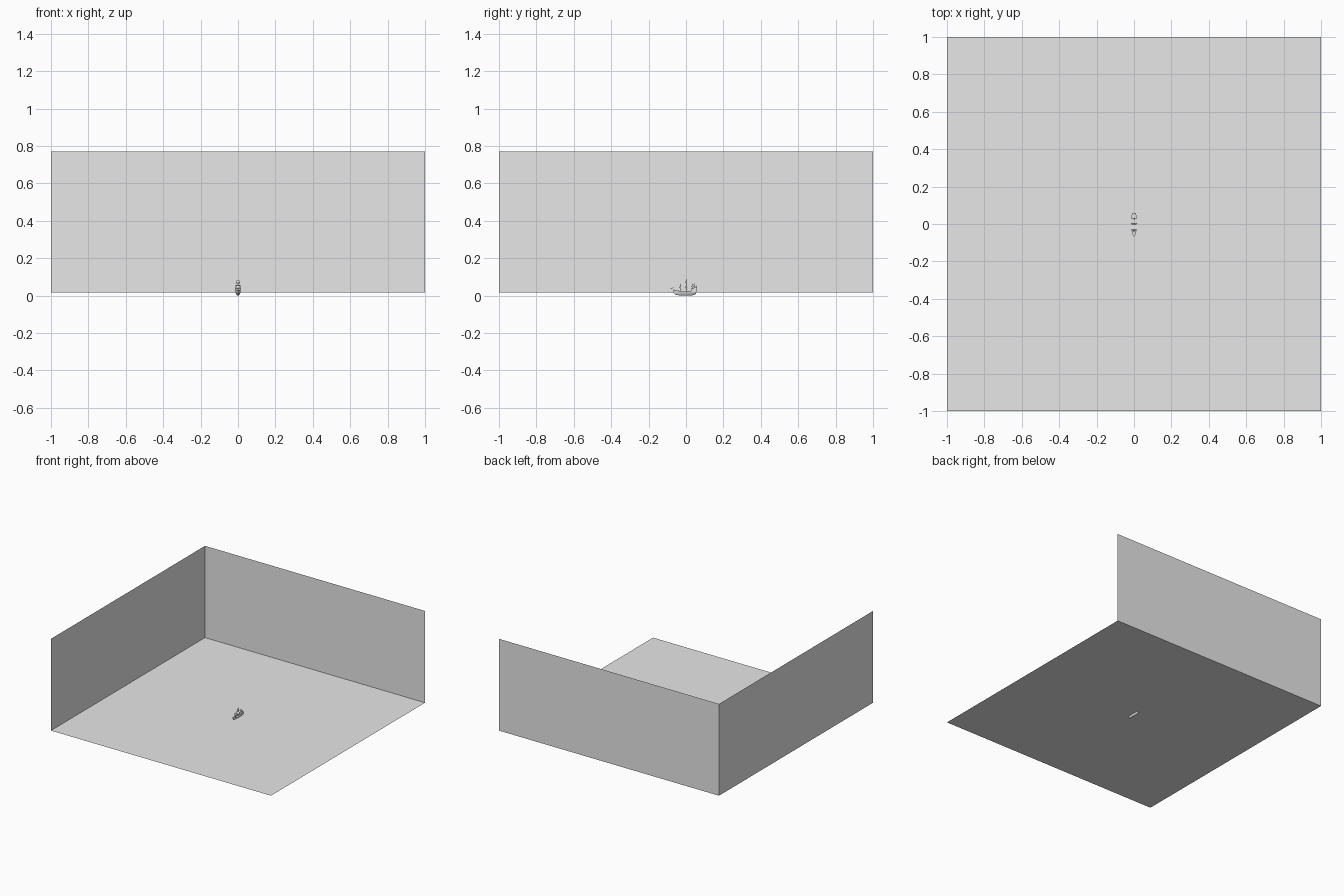
import bpy, bmesh, math
from mathutils import Vector

if "Cube" in bpy.data.objects:
    bpy.data.objects.remove(bpy.data.objects["Cube"])

grey = bpy.data.materials.new("plain grey")
grey.diffuse_color = (0.8, 0.8, 0.8, 1)
grey.use_nodes = True
grey.node_tree.nodes["Principled BSDF"].inputs["Base Color"].default_value = grey.diffuse_color


def make(name, verts, faces, smooth=False):
    me = bpy.data.meshes.new(name)
    me.from_pydata(verts, [], faces)
    bm = bmesh.new()
    bm.from_mesh(me)
    if smooth:
        bmesh.ops.recalc_face_normals(bm, faces=bm.faces)
    for f in bm.faces:
        f.smooth = False
    bm.to_mesh(me)
    bm.free()
    me.materials.append(grey)
    ob = bpy.data.objects.new(name, me)
    bpy.context.collection.objects.link(ob)
    return ob


def loft(name, rings):
    """Closed rings joined in sequence and capped at both ends."""
    n = len(rings[0])
    verts = [p for r in rings for p in r]
    faces = [(i * n + j, i * n + (j + 1) % n, (i + 1) * n + (j + 1) % n, (i + 1) * n + j)
             for i in range(len(rings) - 1) for j in range(n)]
    faces += [tuple(range(n)), tuple(range(len(verts) - n, len(verts)))]
    return make(name, verts, faces, True)


def rod(name, a, b, r1, r2, sides=8):
    a, b = Vector(a), Vector(b)
    q = (b - a).to_track_quat('Z', 'Y')
    ring = lambda c, r: [c + q @ Vector((r * math.cos(t), r * math.sin(t), 0))
                         for t in (2 * math.pi * k / sides for k in range(sides))]
    return loft(name, [ring(a, r1), ring(b, r2)])


def castle(name, y0, y1, w0, w1, z0, z1):
    """Raised deck block whose width changes from bow end to stern end."""
    return loft(name, [[(-w, y, z0), (w, y, z0), (w, y, z1), (-w, y, z1)]
                       for y, w in ((y0, w0), (y1, w1))])


def sail(name, y, z0, z1, w0, w1, belly, n=8):
    """Square sail bulging towards the bow."""
    verts, faces = [], []
    for i in range(n + 1):
        v = i / n
        for j in range(n + 1):
            u = 2 * j / n - 1
            verts.append(((w0 + (w1 - w0) * v) * u,
                          y - belly * math.sin(math.pi * v) * (1 - 0.6 * u * u),
                          z0 + (z1 - z0) * v))
    for i in range(n):
        for j in range(n):
            k = i * (n + 1) + j
            faces.append((k, k + 1, k + n + 2, k + n + 1))
    return make(name, verts, faces)


# water surface and the two backdrop walls
F, T = 0.016, 0.77
make("floor", [(-1, -1, F), (1, -1, F), (1, 1, F), (-1, 1, F)], [(0, 1, 2, 3)])
make("back_wall", [(-1, 1, F), (1, 1, F), (1, 1, T), (-1, 1, T)], [(0, 1, 2, 3)])
make("left_wall", [(-1, -1, F), (-1, 1, F), (-1, 1, T), (-1, -1, T)], [(0, 1, 2, 3)])

# hull with sunken deck: y, half width, keel height, rail height
stations = [(-0.066, 0.001, 0.014, 0.030), (-0.056, 0.008, 0.005, 0.027),
            (-0.035, 0.013, 0.001, 0.024), (0, 0.015, 0, 0.022),
            (0.03, 0.014, 0.001, 0.024), (0.054, 0.011, 0.008, 0.031)]
rings = []
for y, w, k, s in stations:
    ring = [(w * j / 5, y, k + (s - k) * abs(j / 5) ** 2.2) for j in range(-5, 6)]
    ring += [(0.85 * w, y, s), (0.85 * w, y, s - 0.004),
             (-0.85 * w, y, s - 0.004), (-0.85 * w, y, s)]
    rings.append(ring)
loft("hull", rings)

# raised decks
castle("forecastle", -0.060, -0.040, 0.005, 0.0125, 0.022, 0.031)
castle("stern_castle", 0.026, 0.056, 0.0135, 0.0115, 0.020, 0.037)
castle("poop_deck", 0.041, 0.058, 0.0115, 0.0105, 0.036, 0.044)

# masts and bowsprit
rod("fore_mast", (0, -0.028, 0.018), (0, -0.028, 0.066), 0.0011, 0.0006)
rod("main_mast", (0, 0.004, 0.016), (0, 0.004, 0.089), 0.0014, 0.0006)
rod("mizzen_mast", (0, 0.036, 0.034), (0, 0.036, 0.064), 0.001, 0.0005)
rod("bowsprit", (0, -0.055, 0.028), (0, -0.082, 0.040), 0.0011, 0.0005)
rod("flag_pole", (0, 0.057, 0.042), (0, 0.058, 0.055), 0.0005, 0.0004)
rod("crows_nest", (0, 0.004, 0.0600), (0, 0.004, 0.0635), 0.002, 0.003)

# sails, each with its yard: mast y, foot z, head z, foot and head half widths
for name, y, z0, z1, w0, w1 in (("fore", -0.030, 0.036, 0.054, 0.013, 0.011),
                                ("main", 0.002, 0.031, 0.057, 0.0155, 0.013),
                                ("main_top", 0.002, 0.065, 0.081, 0.011, 0.007)):
    sail(name + "_sail", y, z0, z1, w0, w1, 0.005)
    rod(name + "_yard", (-w1 - 0.001, y, z1), (w1 + 0.001, y, z1), 0.0006, 0.0006)

# slanted mizzen sail and yard
make("mizzen_sail", [(0, 0.025, 0.046), (0, 0.050, 0.047), (0, 0.045, 0.064)], [(0, 1, 2)])
rod("mizzen_yard", (0.0008, 0.024, 0.045), (0.0008, 0.046, 0.065), 0.0006, 0.0004)

# shrouds and stays
for s in (-1, 1):
    for d in (0.002, 0.007):
        rod("main_shroud", (s * 0.0145, 0.004 + d, 0.022), (0, 0.004, 0.060), 0.0002, 0.0002, 4)
        rod("fore_shroud", (s * 0.013, -0.028 + d, 0.024), (0, -0.028, 0.055), 0.0002, 0.0002, 4)
rod("fore_stay", (0, -0.080, 0.039), (0, -0.028, 0.064), 0.0002, 0.0002, 4)
